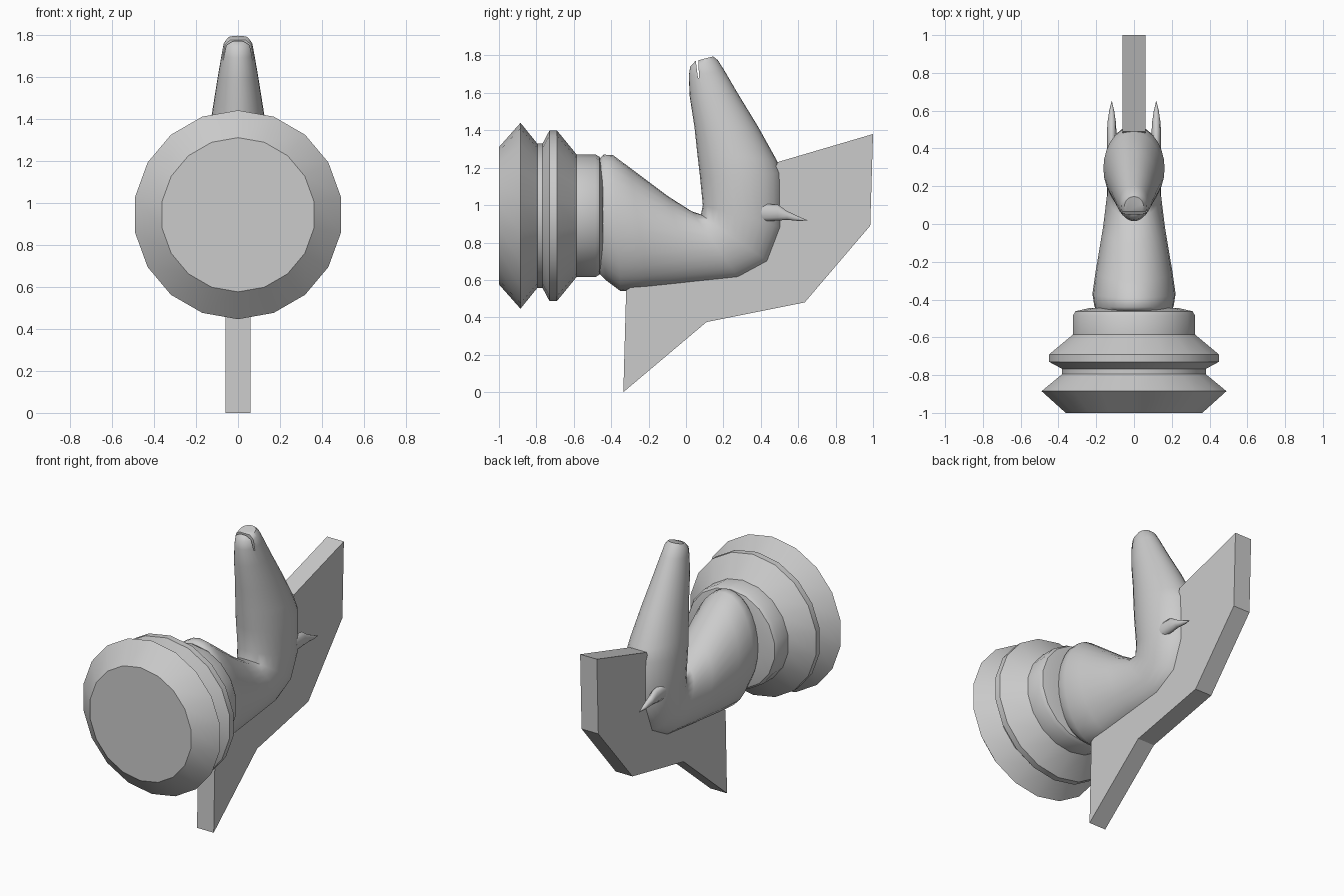
import bpy, bmesh, math
from mathutils import Vector

if "Cube" in bpy.data.objects:
    bpy.data.objects.remove(bpy.data.objects["Cube"])

grey = bpy.data.materials.new("plain grey")
grey.use_nodes = True
grey.diffuse_color = (0.6, 0.6, 0.6, 1)
grey.node_tree.nodes["Principled BSDF"].inputs["Base Color"].default_value = (0.6, 0.6, 0.6, 1)


def finish(name, bm, angle=None):
    """Turn a bmesh into a named object, smooth below the given angle."""
    bmesh.ops.recalc_face_normals(bm, faces=bm.faces)
    mesh = bpy.data.meshes.new(name)
    bm.to_mesh(mesh)
    bm.free()
    mesh.materials.append(grey)
    obj = bpy.data.objects.new(name, mesh)
    bpy.context.collection.objects.link(obj)
    if angle:
        bpy.ops.object.select_all(action="DESELECT")
        obj.select_set(True)
        bpy.context.view_layer.objects.active = obj
        bpy.ops.object.shade_smooth_by_angle(angle=math.radians(angle))
    return obj


def loft(name, rings, sides, angle):
    """Skin closed rings given as (centre, half axis a, half axis b)."""
    bm = bmesh.new()
    turns = [2 * math.pi * i / sides for i in range(sides)]
    loops = [[bm.verts.new(c + a * math.cos(t) + b * math.sin(t)) for t in turns]
             for c, a, b in rings]
    for lo, hi in zip(loops, loops[1:]):
        for i in range(sides):
            j = (i + 1) % sides
            bm.faces.new((lo[i], lo[j], hi[j], hi[i]))
    bm.faces.new(loops[0])
    bm.faces.new(loops[-1])
    return finish(name, bm, angle)


def plate(name, outline, half):
    """Extrude a side outline (y, z) across x."""
    bm = bmesh.new()
    face = bm.faces.new([bm.verts.new((-half, y, z)) for y, z in outline])
    new = bmesh.ops.extrude_face_region(bm, geom=[face])["geom"]
    bmesh.ops.translate(bm, vec=(2 * half, 0, 0),
                        verts=[v for v in new if isinstance(v, bmesh.types.BMVert)])
    return finish(name, bm)


# Turned base, lying along y
base = [(-1, .367), (-.885, .497), (-.795, .386), (-.767, .386), (-.73, .456),
        (-.69, .456), (-.585, .328), (-.485, .328), (-.462, .315), (-.445, .24)]
loft("base", [(Vector((0, y, .943)), Vector((0, 0, r)), Vector((r, 0, 0)))
              for y, r in base], 18, 30)

# Neck and head: throat-side point, mane-side point, half width
sections = [
    ((-.46, 1.25), (-.46, .63), .20), ((-.44, 1.27), (-.43, .6), .21),
    ((-.39, 1.267), (-.35, .54), .22), ((-.3, 1.2), (-.2, .55), .203),
    ((-.1, 1.05), (.05, .575), .165), ((.03, .967), (.29, .6), .142),
    ((.08, .95), (.45, .69), .145), ((.09, 1.0), (.52, .88), .158),
    ((.075, 1.15), (.515, 1.17), .162), ((.06, 1.28), (.485, 1.24), .15),
    ((.045, 1.42), (.385, 1.42), .125), ((.02, 1.58), (.275, 1.6), .098),
    ((.015, 1.69), (.205, 1.72), .078), ((.022, 1.74), (.17, 1.775), .068),
    ((.05, 1.77), (.145, 1.795), .05)]
rings = []
for (y0, z0), (y1, z1), w in sections:
    p, q = Vector((0, y0, z0)), Vector((0, y1, z1))
    rings.append(((p + q) / 2, (q - p) / 2, Vector((w, 0, 0))))
head = loft("neck_and_head", rings, 28, 50)

# Mouth slit
cutter = plate("mouth_cutter", [(.064, 1.68), (.07, 1.68), (.062, 1.85), (.042, 1.85)], .2)
cutter.hide_render = True
cutter.hide_viewport = True
cut = head.modifiers.new("mouth", "BOOLEAN")
cut.object = cutter
cut.operation = "DIFFERENCE"
cut.solver = "EXACT"

# Mane slab, its inner edge buried in the neck
plate("mane", [(-.335, 0), (.11, .375), (.635, .48), (.985, .89), (1, 1.38), (.49, 1.23),
               (.44, 1.1), (.4, .8), (.25, .68), (-.2, .62), (-.32, .545)], .06)

# Ears: pointed leaves
ear = [(.40, .96, .024, .05), (.49, .96, .025, .045), (.54, .945, .022, .025),
       (.60, .928, .013, .013), (.65, .918, .001, .001)]
for side, name in ((1, "left_ear"), (-1, "right_ear")):
    loft(name, [(Vector((side * .118, y, z)), Vector((w, 0, 0)), Vector((0, 0, h)))
                for y, z, w, h in ear], 10, 60)
